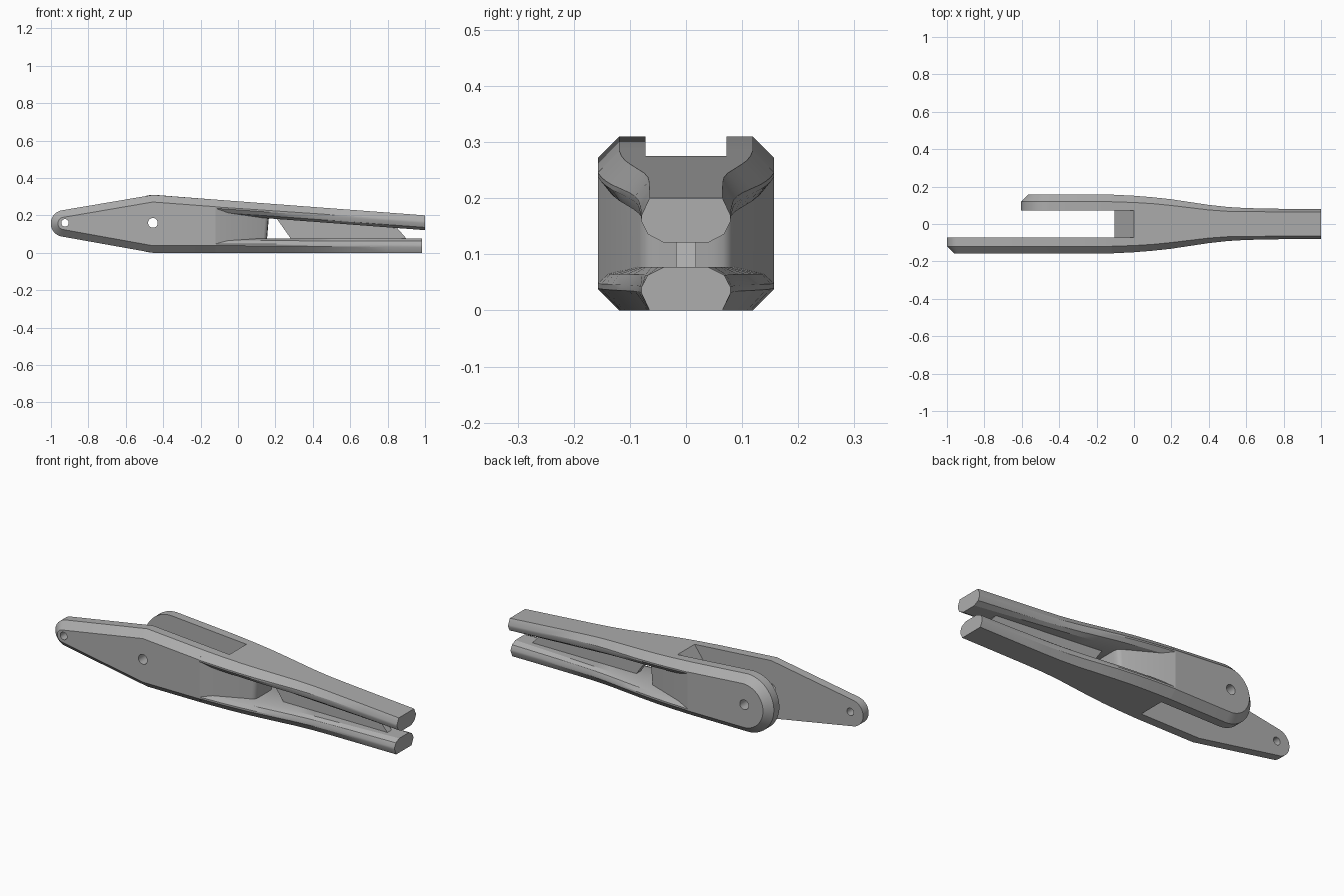
import bpy, bmesh, math

if "Cube" in bpy.data.objects:
    bpy.data.objects.remove(bpy.data.objects["Cube"], do_unlink=True)

grey = bpy.data.materials.new("plain grey")
grey.use_nodes = True
colour = (0.42, 0.42, 0.42, 1)
grey.diffuse_color = colour
grey.node_tree.nodes["Principled BSDF"].inputs["Base Color"].default_value = colour


def loft(name, rings):
    """Skin closed rings of equal length and cap both ends."""
    bm = bmesh.new()
    loops = [[bm.verts.new(p) for p in ring] for ring in rings]
    n = len(loops[0])
    for a, b in zip(loops, loops[1:]):
        for i in range(n):
            j = (i + 1) % n
            bm.faces.new((a[i], a[j], b[j], b[i]))
    bm.faces.new(loops[0])
    bm.faces.new(loops[-1])
    bmesh.ops.recalc_face_normals(bm, faces=bm.faces)
    mesh = bpy.data.meshes.new(name)
    bm.to_mesh(mesh)
    bm.free()
    mesh.materials.append(grey)
    obj = bpy.data.objects.new(name, mesh)
    bpy.context.collection.objects.link(obj)
    return obj


def slab(name, outline, y0, y1):
    return loft(name, [[(x, y, z) for x, z in outline] for y in (y0, y1)])


def activate(obj):
    bpy.ops.object.select_all(action='DESELECT')
    obj.select_set(True)
    bpy.context.view_layer.objects.active = obj


def cut(obj, cutter):
    activate(obj)
    mod = obj.modifiers.new("cut", 'BOOLEAN')
    mod.operation = 'DIFFERENCE'
    mod.solver = 'EXACT'
    mod.object = cutter
    bpy.ops.object.modifier_apply(modifier=mod.name)


def top(x):
    return 0.31 - (x + 0.46) * 0.0753


def mix(a, b, f):
    return a + (b - a) * f


ROOT, INNER, OUTER, CHAMFER = -0.12, 0.072, 0.157, 0.038


def plate_outline(cx, cz, r, lean, shoulder, d):
    """Rounded tip running back to the root, shrunk by d."""
    pts = []
    for i in range(25):
        a = math.radians(mix(90 + lean, 270 - lean, i / 24))
        pts.append((cx + (r - d) * math.cos(a), cz + (r - d) * math.sin(a)))
    if shoulder:
        pts.append((-0.455, d))
    pts += [(ROOT, d), (ROOT, top(ROOT) - d)]
    if shoulder:
        pts.append((-0.455, top(-0.455) - d))
    return pts


def plate(name, side, *shape):
    rings = []
    for y, d in ((INNER, 0), (OUTER - CHAMFER, 0), (OUTER, CHAMFER)):
        rings.append([(x, side * y, z) for x, z in plate_outline(*shape, d)])
    return loft(name, rings)


# Fork plates: long pointed one in front, short round one behind
front_plate = plate("front_fork_plate", -1, -0.93, 0.157, 0.071, 9, True)
back_plate = plate("back_fork_plate", 1, -0.45, 0.155, 0.155, 0, False)

# Plan shape of the arms: station, crest half width, flat half width
PLAN = [(ROOT, 0.157, 0.119), (0, 0.151, 0.115), (0.1, 0.143, 0.109),
        (0.2, 0.132, 0.099), (0.3, 0.117, 0.087), (0.4, 0.102, 0.075),
        (0.5, 0.091, 0.068), (0.6, 0.085, 0.066), (0.8, 0.081, 0.065),
        (1, 0.079, 0.065)]


def arm_ring(x, w, flat, z_flat, z_crest, z_edge, z_inner, w_inner):
    half = [(flat, z_flat), (w, z_crest), (w, z_edge),
            (mix(w_inner, w, 0.72), mix(z_inner, z_edge, 0.4)),
            (w_inner, z_inner)]
    ring = half + [(-y, z) for y, z in reversed(half)]
    return [(x, y, z) for y, z in ring]


upper, lower = [], []
for x, w, flat in PLAN:
    f = (x - ROOT) / (1 - ROOT)
    t = top(x)
    w_in = mix(0.1, 0.04, f)
    upper.append(arm_ring(x, w, flat, t, t - mix(0.039, 0.03, f),
                          mix(0.238, 0.158, f), t - 0.079, w_in))
    lower.append(arm_ring(min(x, 0.985), w, flat, 0, mix(0.039, 0.03, f),
                          mix(0.048, 0.042, f), 0.077, w_in))
upper_arm = loft("upper_arm", upper)
lower_arm = loft("lower_arm", lower)

# Solid core tapering to a rounded nose between the arms
core_rings = []
for x, w in ((ROOT, 0.157), (0.14, 0.083), (0.15, 0.076), (0.157, 0.066), (0.16, 0.045)):
    f = (x - ROOT) / 0.28
    lo, hi = mix(0.045, 0.06, f), mix(0.24, 0.2, f)
    skew = 0.006 * f
    core_rings.append([(x - skew, -w, lo), (x - skew, w, lo),
                       (x + skew, w, hi), (x + skew, -w, hi)])
core = loft("solid_core", core_rings)

# Thin web joining the two arms
web = slab("thin_web", [(0.195, 0.2), (0.29, 0.065), (0.91, 0.065), (0.84, 0.145)],
           -0.018, 0.018)

# Fork slot with a sloping back wall
slot = slab("slot_cutter", [(-0.2, -0.1), (-0.105, -0.1), (-0.105, 0.13),
                            (0, 0.276), (0.02, 0.4), (-0.2, 0.4)], -INNER, INNER)
for part in (upper_arm, lower_arm, core):
    cut(part, slot)


# Pin holes
def pin(x, r):
    ring = [(x + r * math.cos(i * math.tau / 32), 0.16 + r * math.sin(i * math.tau / 32))
            for i in range(32)]
    return slab("pin_cutter", ring, -0.3, 0.3)


main_pin, tip_pin = pin(-0.455, 0.026), pin(-0.925, 0.02)
cut(front_plate, main_pin)
cut(front_plate, tip_pin)
cut(back_plate, main_pin)
for cutter in (slot, main_pin, tip_pin):
    bpy.data.objects.remove(cutter, do_unlink=True)

for part in (front_plate, back_plate, upper_arm, lower_arm, core, web):
    activate(part)
    bpy.ops.object.shade_smooth_by_angle(angle=math.radians(28))
